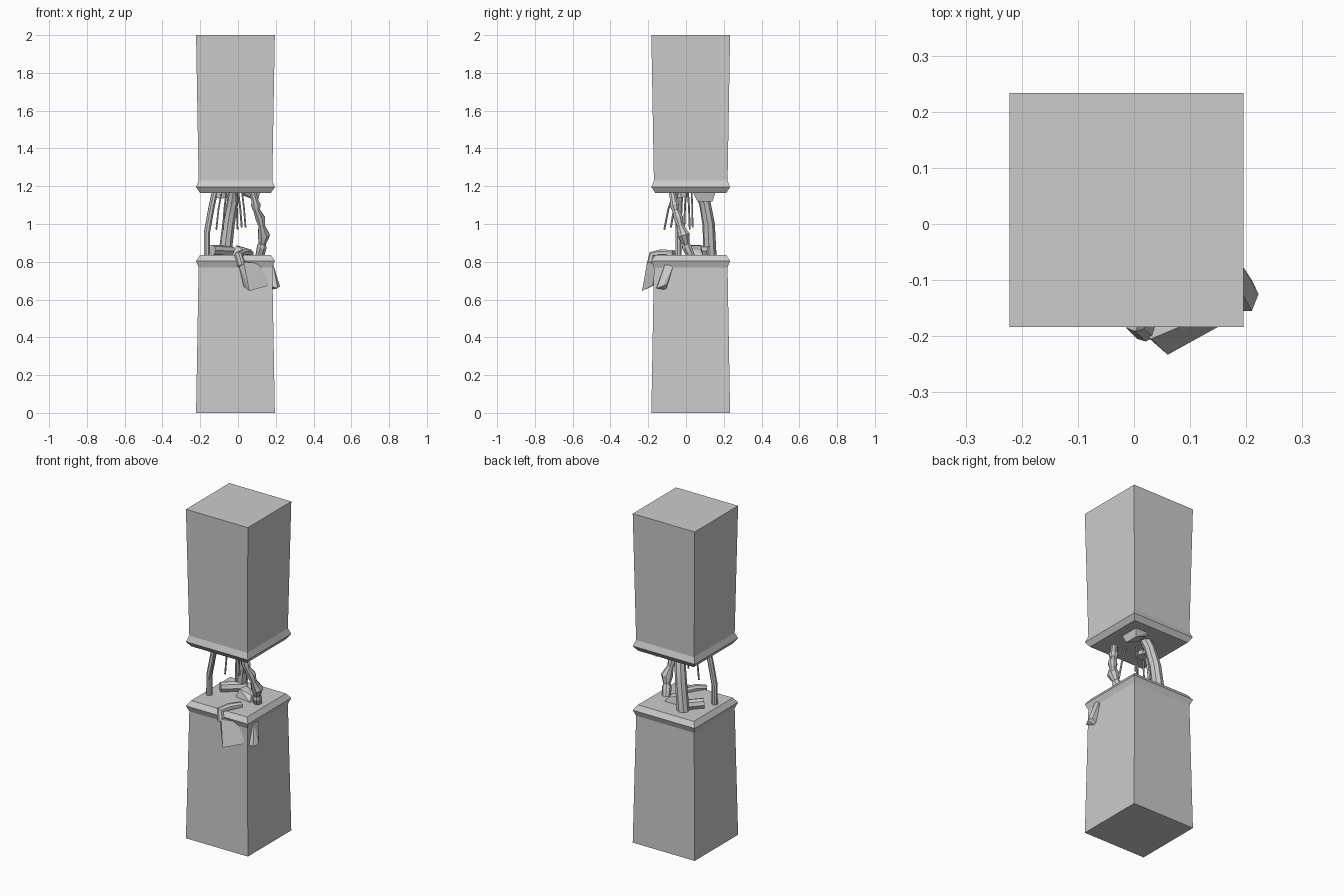
import bpy, bmesh
from mathutils import Vector, Matrix

if "Cube" in bpy.data.objects:
    bpy.data.objects.remove(bpy.data.objects["Cube"])

CX, CY = -0.0135, 0.025   # pillar axis


def finish(name, bm, smooth=False):
    bmesh.ops.recalc_face_normals(bm, faces=bm.faces)
    me = bpy.data.meshes.new(name)
    bm.to_mesh(me)
    bm.free()
    ob = bpy.data.objects.new(name, me)
    bpy.context.collection.objects.link(ob)
    if smooth:
        bpy.context.view_layer.objects.active = ob
        ob.select_set(True)
        bpy.ops.object.shade_smooth_by_angle()
        ob.select_set(False)
    return ob


def pillar(name, profile):
    """Square column lofted through (half width, z) pairs."""
    bm = bmesh.new()
    rings = []
    for h, z in profile:
        rings.append([bm.verts.new((CX + sx * h, CY + sy * h, z))
                      for sx, sy in ((-1, -1), (1, -1), (1, 1), (-1, 1))])
    for a, b in zip(rings, rings[1:]):
        for i in range(4):
            j = (i + 1) % 4
            bm.faces.new((a[i], a[j], b[j], b[i]))
    bm.faces.new(rings[0])
    bm.faces.new(rings[-1])
    return finish(name, bm)


def tube(name, points, radii, sides=8, smooth=True):
    """Round pipe through points, one radius per point (or one for all)."""
    bm = bmesh.new()
    pts = [Vector(p) for p in points]
    if not isinstance(radii, (list, tuple)):
        radii = [radii] * len(pts)
    rot = Matrix.Identity(3)
    last = Vector((0, 0, 1))
    rings = []
    for i, p in enumerate(pts):
        d = (pts[min(i + 1, len(pts) - 1)] - pts[max(i - 1, 0)]).normalized()
        rot = last.rotation_difference(d).to_matrix() @ rot
        last = d
        ring = bmesh.ops.create_circle(bm, segments=sides, radius=radii[i],
                                       matrix=Matrix.Translation(p) @ rot.to_4x4())["verts"]
        rings.append(ring)
    for a, b in zip(rings, rings[1:]):
        for i in range(sides):
            j = (i + 1) % sides
            bm.faces.new((a[i], a[j], b[j], b[i]))
    bm.faces.new(rings[0])
    bm.faces.new(rings[-1])
    return finish(name, bm, smooth)


def chunk(name, points):
    """Faceted piece as a convex hull."""
    bm = bmesh.new()
    for p in points:
        bm.verts.new(p)
    res = bmesh.ops.convex_hull(bm, input=bm.verts)
    junk = [g for g in res["geom_interior"] if isinstance(g, bmesh.types.BMVert)]
    bmesh.ops.delete(bm, geom=junk, context='VERTS')
    return finish(name, bm)


# Two halves of the broken pillar, slightly waisted with flared lips
half = [(0.2085, 0), (0.195, 0.77), (0.2085, 0.805), (0.188, 0.835)]
pillar("lower_pillar", half)
pillar("upper_pillar", [(h, 2 - z) for h, z in half])

# Bent pipes bridging the gap
tube("thin_pipe", [(-0.12, -0.03, 1.18), (-0.14, -0.035, 1.09), (-0.165, -0.04, 0.95),
                   (-0.165, -0.04, 0.83)], 0.017)
tube("thick_pipe", [(-0.02, 0.07, 1.18), (-0.03, 0.10, 1.11), (-0.05, 0.12, 1.0),
                    (-0.07, 0.127, 0.83)], [0.03, 0.031, 0.033, 0.035])

# Jointed arm with rings and a bulb
tube("jointed_arm", [(0.075, -0.075, 1.18), (0.09, -0.065, 1.12), (0.094, -0.06, 1.10),
                     (0.10, -0.054, 1.07), (0.118, -0.04, 1.03), (0.125, -0.03, 0.99),
                     (0.137, -0.012, 0.94), (0.128, 0.0, 0.895), (0.126, 0.003, 0.88),
                     (0.115, 0.025, 0.83)],
     [0.018, 0.02, 0.027, 0.019, 0.027, 0.018, 0.034, 0.02, 0.027, 0.024])

# Loose wires hanging from the upper half
wires = [((-0.085, -0.06), (-0.115, -0.115)), ((0.02, -0.04), (0.04, -0.08)),
         ((-0.01, 0.01), (-0.003, 0.02)), ((0.0, 0.03), (0.02, 0.035)),
         ((-0.06, 0.0), (-0.08, -0.01))]
for i, (a, b) in enumerate(wires):
    tube(f"wire_{i}", [(a[0], a[1], 1.18),
                       (a[0] * .4 + b[0] * .6, a[1] * .4 + b[1] * .6, 1.08),
                       (b[0], b[1], 0.97 + 0.012 * (i % 2))], 0.005, 6)

# Blocks under the upper half
chunk("ceiling_block", [(x, y, 1.18) for x in (0.01, 0.12) for y in (0.03, 0.16)] +
      [(x, y, z) for x, z in ((0.03, 1.15), (0.105, 1.12)) for y in (0.06, 0.14)])
tube("ceiling_collar", [(-0.09, -0.03, 1.18), (-0.09, -0.025, 1.14)], 0.035)

# Stubs lying on the lower half
tube("fallen_pipe", [(-0.035, 0.13, 0.855), (-0.14, 0.03, 0.86)], 0.03)
chunk("fallen_lump", [(-0.03, 0.02, 0.835), (0.08, 0.0, 0.835), (0.08, 0.09, 0.835),
                      (-0.02, 0.09, 0.835), (-0.01, 0.03, 0.885), (0.07, 0.03, 0.865),
                      (0.06, 0.08, 0.86), (0.0, 0.08, 0.885)])

# Strap over the lip with a slab hanging from it
tube("lip_strap", [(0.065, -0.065, 0.842), (0.03, -0.13, 0.845), (0.002, -0.175, 0.836),
                   (0.02, -0.188, 0.78)], [0.02, 0.022, 0.022, 0.022])
chunk("hanging_slab", [(0.0, -0.18, 0.80), (0.03, -0.205, 0.80), (0.125, -0.165, 0.79),
                       (0.11, -0.15, 0.79), (0.03, -0.185, 0.67), (0.06, -0.233, 0.645),
                       (0.165, -0.175, 0.675), (0.13, -0.14, 0.69)])

# Small lump on the right side
chunk("side_lump", [(0.175, -0.10, 0.795), (0.175, -0.075, 0.77), (0.19, -0.07, 0.77),
                    (0.185, -0.11, 0.79), (0.17, -0.155, 0.67), (0.17, -0.105, 0.65),
                    (0.21, -0.155, 0.66), (0.222, -0.125, 0.67), (0.21, -0.10, 0.68)])
